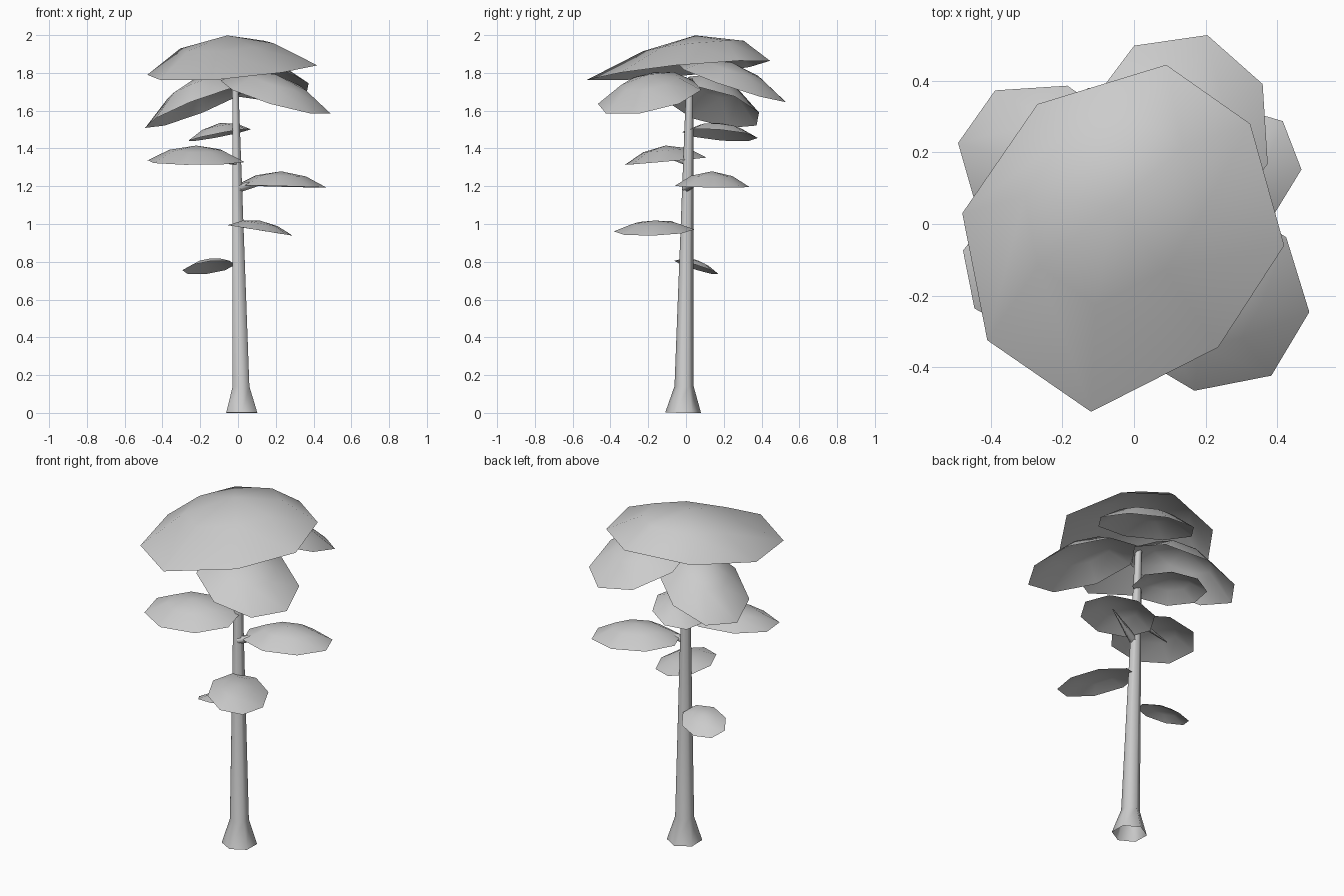
import bpy, math
from mathutils import Vector

if "Cube" in bpy.data.objects:
    bpy.data.objects.remove(bpy.data.objects["Cube"])


def make(name, verts, faces):
    mesh = bpy.data.meshes.new(name)
    mesh.from_pydata([tuple(v) for v in verts], [], faces)
    mesh.update()
    mesh.shade_smooth()
    ob = bpy.data.objects.new(name, mesh)
    bpy.context.collection.objects.link(ob)
    return ob


def tube(name, rings, sides, phase=0.0):
    """Open tapered tube through (centre, radius) rings."""
    axis = (Vector(rings[-1][0]) - Vector(rings[0][0])).normalized()
    u = axis.orthogonal().normalized() if axis.z < 0.9 else Vector((1, 0, 0))
    v = axis.cross(u).normalized()
    verts, faces = [], []
    for c, r in rings:
        for i in range(sides):
            a = 2 * math.pi * i / sides + phase
            verts.append(Vector(c) + r * (math.cos(a) * u + math.sin(a) * v))
    for k in range(len(rings) - 1):
        for i in range(sides):
            j = (i + 1) % sides
            faces.append((k * sides + i, k * sides + j,
                          (k + 1) * sides + j, (k + 1) * sides + i))
    return make(name, verts, faces)


def dome(name, rim, height, shift=(0, 0, 0)):
    """Thin leaf shell: apex, one middle ring and the rim; shift moves the crown."""
    n = len(rim)
    centre = sum(rim, Vector()) / n
    shift = Vector(shift)
    verts = [centre + Vector((0, 0, height)) + shift]
    for f in (0.55, 1.0):
        lift = Vector((0, 0, height * (1 - f * f)))
        move = shift if f < 1 else Vector()
        verts += [centre.lerp(p, f) + lift + move for p in rim]
    faces = []
    for i in range(n):
        j = (i + 1) % n
        faces.append((0, 1 + i, 1 + j))
        faces.append((1 + i, 1 + n + i, 1 + n + j, 1 + j))
    return make(name, verts, faces)


def leaf(name, base, tip, half_width, height, roll=0.0, flat_tip=True):
    """Eight-sided leaf pad from base to tip; roll lifts its left side."""
    base, tip = Vector(base), Vector(tip)
    mid, along = (base + tip) / 2, (tip - base) / 2
    side = Vector((-along.y, along.x, 0)).normalized() * half_width
    side.z = roll
    k = 1 / math.cos(math.pi / 8) if flat_tip else 1.0
    rim = []
    for i in range(8):
        a = math.pi / 4 * (i + (0.5 if flat_tip else 0.0))
        rim.append(mid + k * (math.cos(a) * along + math.sin(a) * side))
    return dome(name, rim, height)


# Six-sided trunk with flared foot
tube("trunk", [((0.02, -0.015, 0), 0.095),
               ((0.016, -0.01, 0.14), 0.051),
               ((-0.015, 0.02, 1.77), 0.018)], 6, math.pi / 2)

# Top canopy pad, slightly tilted
outline = [(-0.41, -0.325), (-0.12, -0.525), (0.235, -0.345), (0.42, -0.06),
           (0.325, 0.28), (0.09, 0.445), (-0.27, 0.335), (-0.48, 0.03)]
dome("canopy_top",
     [Vector((x, y, 1.818 + 0.065 * x + 0.09 * y)) for x, y in outline],
     0.184, (-0.03, 0.07, 0))

# Lower canopy pads
leaf("canopy_left", (0.0, -0.01, 1.72), (-0.44, 0.30, 1.515), 0.217, 0.158, -0.015)
leaf("canopy_right", (-0.04, -0.05, 1.76), (0.437, -0.335, 1.585), 0.25, 0.12)
leaf("canopy_back", (0.035, -0.04, 1.845), (0.205, 0.528, 1.645), 0.265, 0.11,
     0.0, False)

# Side leaf pads up the trunk
leaf("side_leaf_1", (-0.03, 0.01, 0.795), (-0.28, 0.10, 0.745), 0.105, 0.04, 0.025)
leaf("side_leaf_2", (0.03, 0.02, 0.98), (0.205, -0.355, 0.952), 0.15, 0.052, -0.022)
leaf("side_leaf_3", (0.015, 0.055, 1.205), (0.442, 0.22, 1.193), 0.175, 0.08)
leaf("side_leaf_4", (0.02, -0.06, 1.335), (-0.462, -0.155, 1.33), 0.2, 0.083, -0.018)
leaf("side_leaf_5", (-0.015, 0.005, 1.495), (-0.18, 0.355, 1.447), 0.145, 0.063, -0.02)

# Tapered branches under the two largest side pads
tube("branch_1", [((0.0, 0.0, 1.19), 0.025), ((0.24, 0.11, 1.25), 0.003)], 5)
tube("branch_2", [((-0.01, 0.0, 1.33), 0.02), ((-0.33, -0.12, 1.36), 0.003)], 5)
